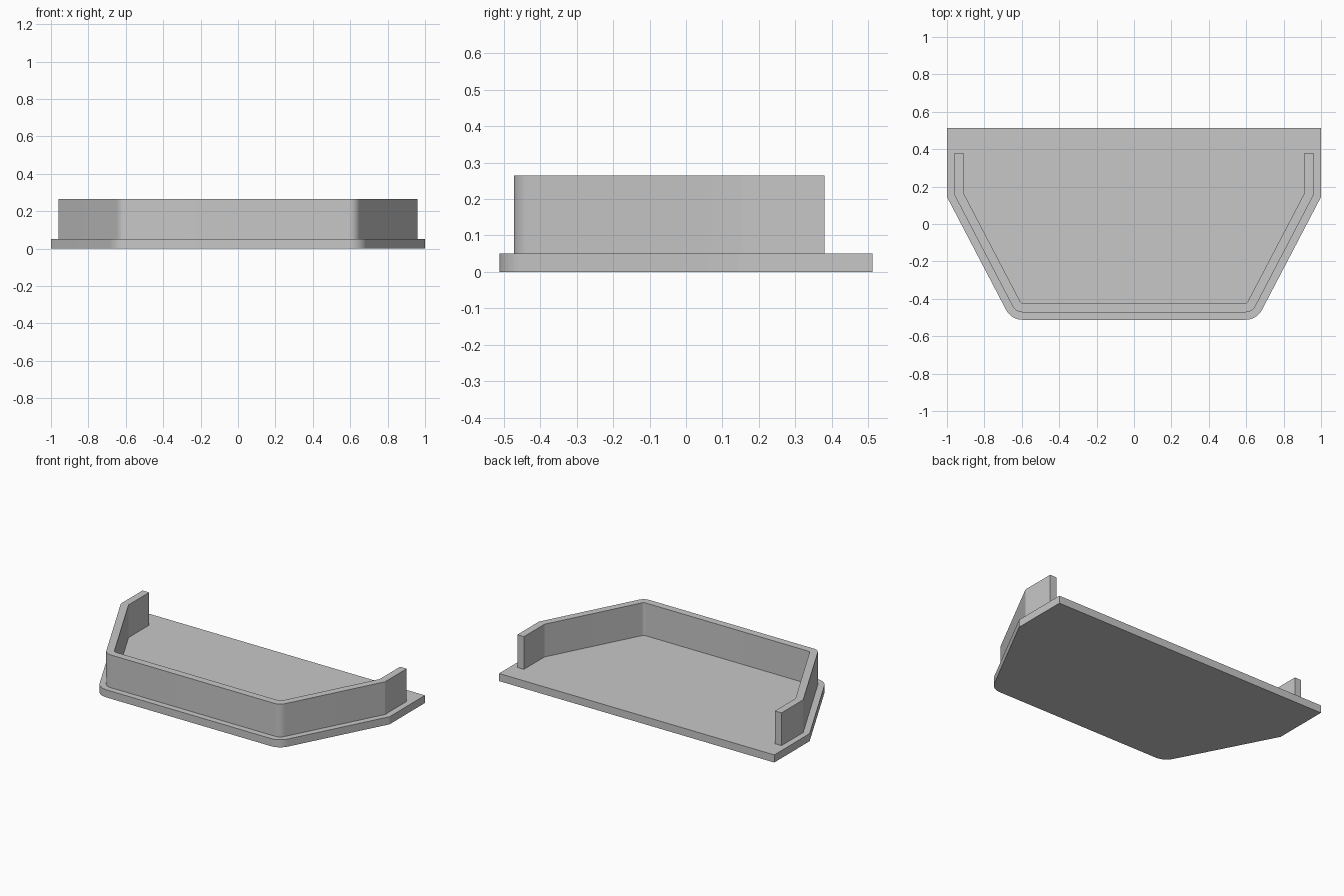
import bpy, bmesh
from math import radians, tan
from mathutils import Vector

cube = bpy.data.objects.get("Cube")
if cube:
    bpy.data.objects.remove(cube, do_unlink=True)

grey = bpy.data.materials.new("plain grey")
grey.use_nodes = True
colour = (0.575, 0.575, 0.575, 1)
grey.diffuse_color = colour
grey.node_tree.nodes["Principled BSDF"].inputs["Base Color"].default_value = colour

SLOPE = radians(62.4)       # angle of the slanted sides
PLATE_TOP, WALL_TOP = 0.05, 0.265
BACK, FRONT = 0.512, -0.512


def fillet(corner, radius, steps=10):
    """Round the front left corner between the slanted side and the front."""
    centre = corner + Vector((-radius * tan(SLOPE / 2), radius))
    start = Vector((1, -1 / tan(SLOPE))).normalized()
    end = Vector((0, -1))
    return [centre + start.slerp(end, i / steps) * radius for i in range(steps + 1)]


def half_outline(inset, radius, end_y):
    """Left half of the tray outline, from back to front, moved inwards."""
    shoulder = Vector((1 - inset, 0.145 + inset * tan((radians(90) - SLOPE) / 2)))
    front = FRONT + inset
    corner = Vector((shoulder.x - (shoulder.y - front) / tan(SLOPE), front))
    return [Vector((1 - inset, end_y)), shoulder] + fillet(corner, radius)


def full_outline(*args):
    half = half_outline(*args)
    return half + [Vector((-p.x, p.y)) for p in reversed(half)]


def extrude(name, outline, bottom, top):
    bm = bmesh.new()
    face = bm.faces.new([bm.verts.new((p.x, p.y, bottom)) for p in outline])
    new = bmesh.ops.extrude_face_region(bm, geom=[face], use_keep_orig=True)["geom"]
    verts = [v for v in new if isinstance(v, bmesh.types.BMVert)]
    bmesh.ops.translate(bm, verts=verts, vec=(0, 0, top - bottom))
    bmesh.ops.recalc_face_normals(bm, faces=bm.faces)
    mesh = bpy.data.meshes.new(name)
    bm.to_mesh(mesh)
    bm.free()
    mesh.materials.append(grey)
    obj = bpy.data.objects.new(name, mesh)
    bpy.context.collection.objects.link(obj)
    bpy.ops.object.select_all(action="DESELECT")
    obj.select_set(True)
    bpy.context.view_layer.objects.active = obj
    bpy.ops.object.shade_smooth_by_angle(angle=radians(20))


# Flat base plate with two rounded front corners
extrude("base_plate", full_outline(0, 0.1, BACK), 0, PLATE_TOP)

# Thin rim wall, open at the back
outer = full_outline(0.04, 0.06, 0.38)
inner = full_outline(0.088, 0.02, 0.38)
extrude("rim_wall", outer + inner[::-1], PLATE_TOP, WALL_TOP)
